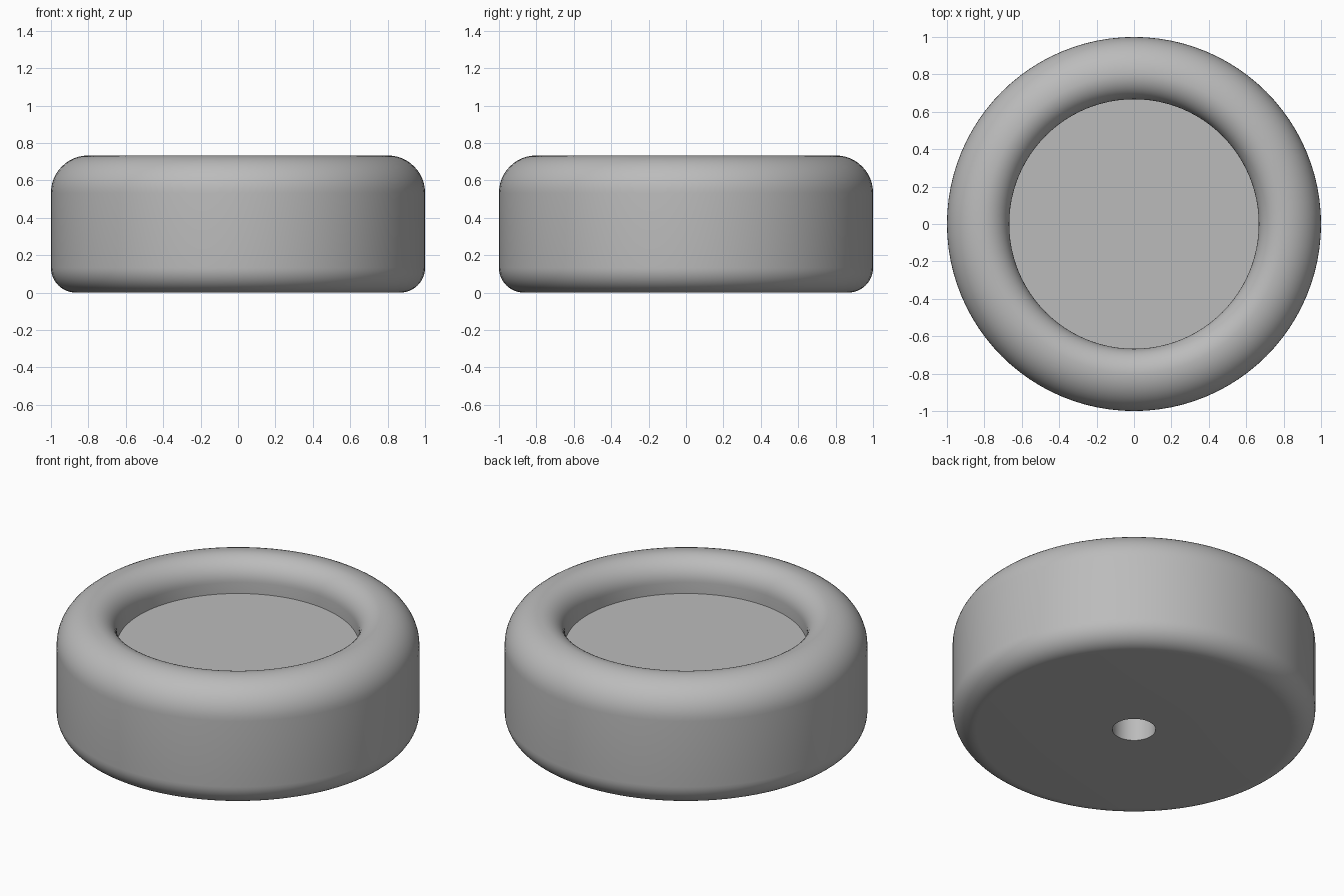
import bpy
import bmesh
from math import sin, cos, pi, radians

SEGMENTS = 96

cube = bpy.data.objects.get("Cube")
if cube:
    bpy.data.objects.remove(cube, do_unlink=True)


def make_material(name, colour):
    mat = bpy.data.materials.new(name)
    mat.use_nodes = True
    mat.diffuse_color = colour
    mat.node_tree.nodes["Principled BSDF"].inputs["Base Color"].default_value = colour
    return mat


def arc(centre_r, centre_z, radius, start, end, steps=12):
    """Points of a fillet in the radius / height plane, angles in degrees."""
    angles = [radians(start + (end - start) * i / steps) for i in range(steps + 1)]
    return [(centre_r + radius * cos(a), centre_z + radius * sin(a)) for a in angles]


def lathe(name, profile, mat):
    """Revolve a profile of (radius, height) points around z."""
    bm = bmesh.new()
    verts = [bm.verts.new((r, 0, z)) for r, z in profile]
    edges = [bm.edges.new(pair) for pair in zip(verts, verts[1:])]
    bmesh.ops.spin(bm, geom=verts + edges, cent=(0, 0, 0), axis=(0, 0, 1),
                   angle=2 * pi, steps=SEGMENTS, use_duplicate=False)
    bmesh.ops.remove_doubles(bm, verts=bm.verts, dist=0.0005)
    bmesh.ops.recalc_face_normals(bm, faces=bm.faces)
    mesh = bpy.data.meshes.new(name)
    bm.to_mesh(mesh)
    bm.free()
    mesh.materials.append(mat)
    obj = bpy.data.objects.new(name, mesh)
    bpy.context.collection.objects.link(obj)
    bpy.ops.object.select_all(action="DESELECT")
    obj.select_set(True)
    bpy.context.view_layer.objects.active = obj
    bpy.ops.object.shade_smooth_by_angle(angle=radians(35))
    return obj


grey = make_material("plain grey", (0.5, 0.5, 0.5, 1))

height, floor_z = 0.733, 0.533
hole_r, hole_top = 0.119, 0.4

# Blind hole, flat underside, rounded side, rounded rim, recessed floor
profile = [(0, hole_top), (hole_r, hole_top), (hole_r, 0)]
profile += arc(0.867, 0.133, 0.133, -90, 0)
profile += arc(0.8, height - 0.2, 0.2, 0, 90)
profile += arc(0.8, height - 0.133, 0.133, 90, 180)
profile += [(0.667, floor_z), (0, floor_z)]
lathe("round_foot_body", profile, grey)
